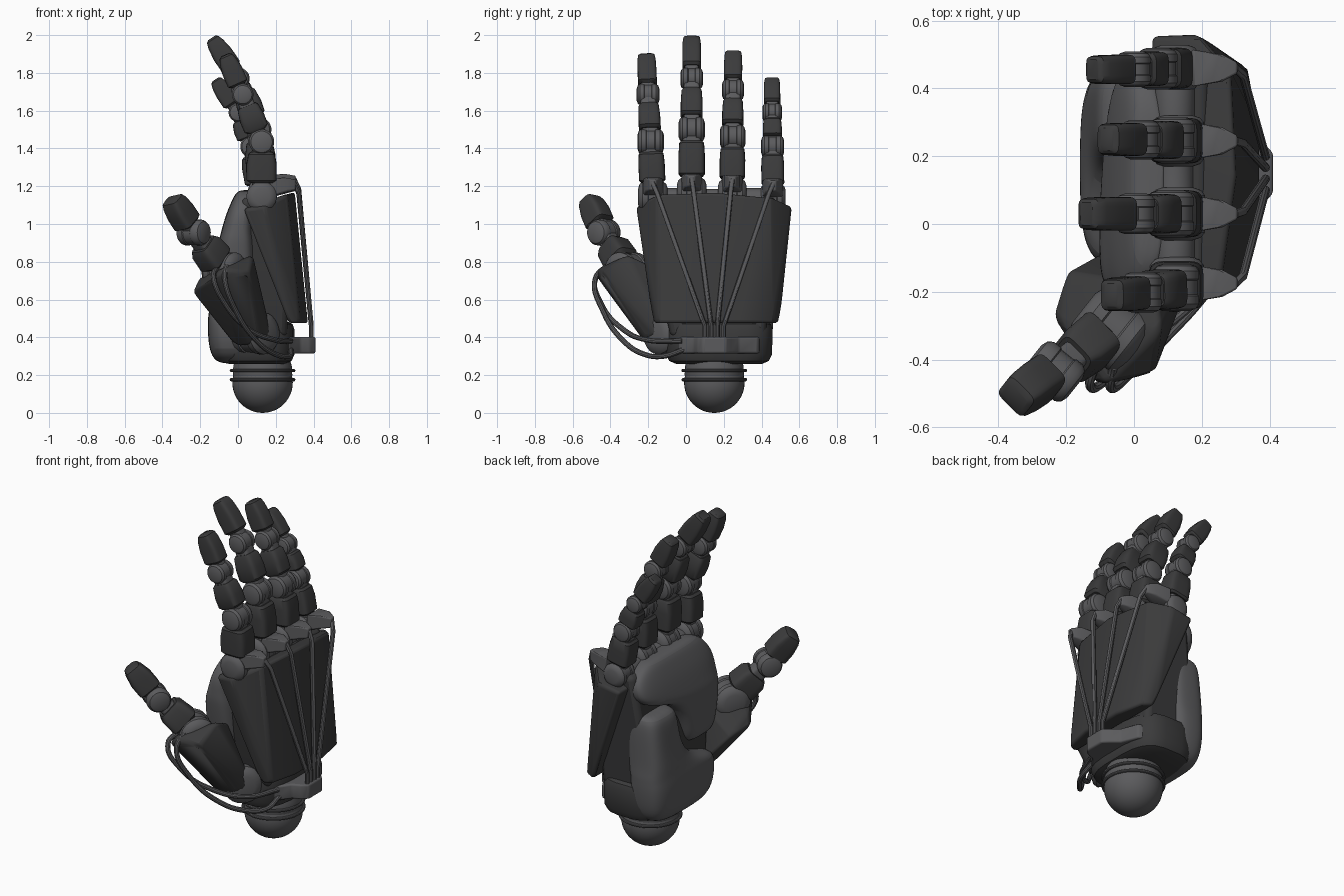
import bpy, bmesh, math
from mathutils import Vector as V

if "Cube" in bpy.data.objects:
    bpy.data.objects.remove(bpy.data.objects["Cube"])


def material(name, c):
    m = bpy.data.materials.new(name)
    m.diffuse_color = (c[0], c[1], c[2], 1)
    m.use_nodes = True
    m.node_tree.nodes["Principled BSDF"].inputs["Base Color"].default_value = m.diffuse_color
    return m


DARK = material("dark shell", (0.043, 0.043, 0.044))
GREY = material("grey metal", (0.105, 0.105, 0.110))


def finish(name, bm, mat, bevel=0, subd=0):
    bmesh.ops.recalc_face_normals(bm, faces=bm.faces)
    me = bpy.data.meshes.new(name)
    bm.to_mesh(me)
    bm.free()
    me.materials.append(mat)
    ob = bpy.data.objects.new(name, me)
    bpy.context.collection.objects.link(ob)
    if bevel:
        b = ob.modifiers.new("bevel", 'BEVEL')
        b.width, b.segments, b.limit_method, b.angle_limit = bevel, 3, 'ANGLE', 0.35
    if subd:
        s = ob.modifiers.new("smooth", 'SUBSURF')
        s.levels = s.render_levels = subd
    return ob


def loft(name, rings, mat, bevel=0, subd=0):
    bm = bmesh.new()
    vs = [[bm.verts.new(p) for p in r] for r in rings]
    n = len(rings[0])
    for a, b in zip(vs, vs[1:]):
        for i in range(n):
            bm.faces.new((a[i], a[(i + 1) % n], b[(i + 1) % n], b[i]))
    bm.faces.new(vs[0])
    bm.faces.new(vs[-1])
    return finish(name, bm, mat, bevel, subd)


def hull(name, pts, mat, bevel=0.02):
    bm = bmesh.new()
    for p in pts:
        bm.verts.new(p)
    res = bmesh.ops.convex_hull(bm, input=bm.verts)
    junk = [g for g in res["geom_interior"] if isinstance(g, bmesh.types.BMVert)]
    bmesh.ops.delete(bm, geom=junk, context='VERTS')
    bmesh.ops.dissolve_limit(bm, angle_limit=0.1, verts=bm.verts, edges=bm.edges)
    return finish(name, bm, mat, bevel)


def ring(c, u, v, a, b, p=4, n=24):
    """superellipse ring around c, p=2 is round, higher is boxier"""
    out = []
    for i in range(n):
        t = 2 * math.pi * (i + 0.5) / n
        x, y = math.cos(t), math.sin(t)
        out.append(c + u * (a * math.copysign(abs(x) ** (2 / p), x))
                   + v * (b * math.copysign(abs(y) ** (2 / p), y)))
    return out


def hub(name, c, axis, r, half, mat=GREY):
    """domed hinge disc"""
    axis = axis.normalized()
    u = axis.orthogonal().normalized()
    v = axis.cross(u)
    prof = [(-1, .55), (-.9, .85), (-.7, 1), (-.35, 1), (-.3, .93), (.3, .93), (.35, 1), (.7, 1), (.9, .85), (1, .55)]
    return loft(name, [ring(c + axis * half * t, u, v, r * k, r * k, 2) for t, k in prof], mat)


def segment(name, P, Q, side, prof, mat, p=5):
    """prof rows: t along P-Q, half width, half depth, depth offset"""
    a = (Q - P).normalized()
    side = (side - a * side.dot(a)).normalized()
    d = side.cross(a)
    return loft(name, [ring(P.lerp(Q, t) + d * o, side, d, w, h, p) for t, w, h, o in prof], mat)


def tube(name, pts, r=0.014, handle='AUTO'):
    cu = bpy.data.curves.new(name, 'CURVE')
    cu.dimensions, cu.bevel_depth, cu.bevel_resolution = '3D', r, 3
    cu.use_fill_caps = True
    sp = cu.splines.new('BEZIER')
    sp.bezier_points.add(len(pts) - 1)
    for b, q in zip(sp.bezier_points, pts):
        b.co = q
        b.handle_left_type = b.handle_right_type = handle
    cu.materials.append(GREY)
    bpy.context.collection.objects.link(bpy.data.objects.new(name, cu))


# wrist ball, cup and rings
X, Y, Z = V((1, 0, 0)), V((0, 1, 0)), V((0, 0, 1))
bpy.ops.mesh.primitive_uv_sphere_add(segments=40, ring_count=24, radius=0.16, location=(.13, .15, .16))
ball = bpy.context.object
ball.name = "wrist_ball"
ball.data.materials.append(GREY)
for z in (.176, .224):
    bpy.ops.mesh.primitive_torus_add(major_segments=48, minor_segments=10, major_radius=.165,
                                     minor_radius=.009, location=(.13, .15, z))
    bpy.context.object.name = "wrist_ring"
    bpy.context.object.data.materials.append(GREY)
C = V((.13, .15, 0))
loft("wrist_cup", [ring(C + Z * z, X, Y, r, r, 2, 40) for z, r in ((.18, .15), (.2, .158), (.25, .155), (.3, .14))], GREY)

# wrist block and cable bracket
W = V((.1, .175, 0))
loft("wrist_block", [ring(W + Z * z, X, Y, a, b, 3.2) for z, a, b in ((.26, .15, .23), (.275, .185, .265),
     (.31, .2, .282), (.44, .2, .285), (.47, .19, .275), (.48, .17, .26))], DARK)
plan = [(.2, -.06), (.27, -.04), (.33, .04), (.38, .06), (.41, .09), (.41, .21), (.38, .24), (.33, .28), (.29, .38),
        (.2, .42)]
loft("cable_bracket", [[V((x, y, z)) for x, y in plan] for z in (.315, .402)], GREY, .01)

# hand core and back plate
hull("palm_core", [(x, y, z) for z, x0, x1, y0, y1 in ((.4, -.08, .26, -.08, .42), (.7, -.05, .27, -.15, .45),
     (1.14, .02, .22, -.2, .48)) for x in (x0, x1) for y in (y0, y1)], DARK, .03)
hull("back_plate", [(.03, -.25, 1.08), (.14, -.265, 1.09), (.26, -.15, 1.16), (.30, .14, 1.17), (.285, .45, 1.14),
     (.19, .56, 1.09), (.05, .555, 1.07), (.27, -.175, .475), (.33, -.15, .475), (.37, .02, .475), (.37, .28, .475),
     (.335, .46, .475), (.27, .495, .475)], DARK, .016)


# smooth palm pads, rows: z, y range, front x
def pad(name, rows, back):
    rings = []
    for z, y0, y1, x in rows:
        c = V(((x + back) / 2, (y0 + y1) / 2, z))
        rings.append(ring(c, X, Y, (back - x) / 2, (y1 - y0) / 2, 3.4, 20))
    loft(name, rings, GREY, subd=2)


pad("upper_palm_pad", [(.61, -.1, .03, -.02), (.62, -.16, .07, -.08), (.68, -.19, .09, -.10), (.85, -.22, .14, -.105),
    (.92, -.23, .25, -.10), (.96, -.23, .45, -.09), (1.05, -.23, .48, -.065), (1.12, -.19, .46, -.035),
    (1.17, -.13, .37, -.01), (1.18, -.05, .28, .02)], .09)
pad("palm_heel_pad", [(.26, .04, .34, -.06), (.27, -.05, .41, -.12), (.33, -.12, .45, -.155), (.46, -.13, .465, -.163),
    (.52, -.12, .465, -.158), (.55, -.02, .465, -.152), (.6, .12, .46, -.145), (.7, .18, .46, -.13),
    (.83, .19, .46, -.115), (.89, .2, .45, -.10), (.905, .24, .42, -.05)], .1)


# fingers: scale, y at base and tip, then x,z of each joint and the tip
FINGERS = {
    "index": (1, -.175, -.21, ((.125, 1.145), (.125, 1.435), (.025, 1.685), (-.068, 1.895))),
    "middle": (1, .03, .03, ((.13, 1.165), (.11, 1.50), (.005, 1.77), (-.14, 1.985))),
    "ring": (.97, .245, .25, ((.13, 1.16), (.115, 1.46), (.02, 1.71), (-.08, 1.91))),
    "little": (.87, .46, .455, ((.12, 1.14), (.07, 1.41), (0, 1.59), (-.12, 1.765))),
}


def distal(name, P, Q, side, s):
    segment(name, P, Q, side, [(.24, .04 * s, .04 * s, 0), (.29, .05 * s, .056 * s, 0), (.6, .05 * s, .056 * s, 0),
            (.85, .048 * s, .046 * s, 0), (.96, .044 * s, .036 * s, 0), (1, .034 * s, .022 * s, 0)], DARK)


hub("knuckle_bar", V((.12, .15, 1.13)), Y, .06, .36)
for k, (name, (s, y0, y1, pts)) in enumerate(FINGERS.items()):
    ys = [y0 + (y1 - y0) * t for t in (0, .35, .75, 1)]
    J = [V((x, y, z)) for (x, z), y in zip(pts, ys)]
    # joints and inner links
    for c, r, h in zip(J, (.08, .067, .057), (.078, .07, .06)):
        hub(name + "_joint", c, Y, r * s, h * s)
    for P, Q, w in zip(J, J[1:3], (.05, .042)):
        segment(name + "_link", P, Q, Y, [(0, w * s, w * s, 0), (1, w * s, w * s, 0)], GREY)
    segment(name + "_link", J[2], J[3], Y, [(0, .036 * s, .036 * s, 0), (.4, .036 * s, .036 * s, 0)], GREY)
    # dark phalanx shells
    segment(name + "_proximal", J[0], J[1], Y, [(.26, .06 * s, .065 * s, 0), (.3, .07 * s, .08 * s, 0),
            (.6, .07 * s, .08 * s, 0), (.78, .066 * s, .07 * s, 0), (.82, .056 * s, .056 * s, 0)], DARK)
    segment(name + "_middle", J[1], J[2], Y, [(.24, .05 * s, .05 * s, 0), (.29, .058 * s, .066 * s, 0),
            (.5, .058 * s, .068 * s, 0), (.72, .054 * s, .058 * s, 0), (.77, .046 * s, .046 * s, 0)], DARK)
    distal(name + "_fingertip", J[2], J[3], Y, s)
    # knuckle hook and straight tendon cable along the back
    z = pts[0][1] + .06
    hull(name + "_hook", [(x, y0 + q * w, z + h) for x, w, a, b in ((.17, .055, -.06, .03), (.23, .035, -.03, .04),
         (.26, .04, -.03, .04), (.305, .016, -.025, .03)) for q in (-1, 1) for h in (a, b)], GREY, .008)
    yb, yt = .1 + .033 * k, y0 * .93 + .01
    tube(name + "_cable", [(.24, y0, z + .015), (.3, y0, z + .01), (.322, yt, z - .04), (.388, yb, .46),
         (.388, yb, .36)], .013, 'VECTOR')

# thumb metacarpal shell
hull("thumb_shell", [(-.24, -.27, .64), (-.21, -.29, .71), (-.2, -.14, .61), (-.11, -.09, .5), (-.11, -.475, .72),
     (-.08, -.47, .765), (.06, -.445, .74), (.08, -.31, .84), (.06, -.18, .78), (-.01, -.18, .35), (.07, -.21, .36),
     (.12, -.22, .40), (.17, -.16, .41), (.17, -.12, .45), (.1, -.1, .40)], DARK, .016)
hub("thumb_base_joint", V((.09, -.1, .42)), V((.7, -.7, 0)), .11, .1)

# thumb joints and phalanges
H = V((.78, -.62, 0))
T = [V((-.07, -.31, .75)), V((-.235, -.435, .955)), V((-.352, -.512, 1.135))]
hub("thumb_knuckle", T[0], H, .1, .1)
hub("thumb_joint", T[1], H, .068, .078)
segment("thumb_link", T[0], T[1], H, [(0, .05, .05, 0), (1, .042, .042, 0)], GREY)
segment("thumb_link", T[1], T[2], H, [(0, .045, .045, 0), (.4, .045, .045, 0)], GREY)
segment("thumb_proximal", T[0], T[1], H, [(.24, .06, .068, 0), (.3, .074, .085, 0), (.6, .07, .078, 0),
        (.7, .056, .06, 0)], DARK)
distal("thumb_tip", T[1], T[2], H, 1.2)

# thumb cables looping to the wrist
tube("thumb_cable", [(-.11, -.4, .77), (-.13, -.475, .72), (-.07, -.45, .58), (.06, -.33, .44), (.2, -.2, .385),
     (.28, -.02, .38)])
tube("thumb_cable", [(-.06, -.42, .78), (-.07, -.48, .71), (-.01, -.44, .54), (.1, -.33, .38), (.2, -.22, .31),
     (.27, -.12, .30), (.28, -.01, .335)])

# meshes only, smooth shading with sharp edges kept
bpy.ops.object.select_all(action='DESELECT')
for ob in list(bpy.data.objects):
    if ob.type == 'CURVE':
        ob.select_set(True)
        bpy.context.view_layer.objects.active = ob
bpy.ops.object.convert(target='MESH')
bpy.ops.object.select_all(action='SELECT')
bpy.ops.object.shade_smooth_by_angle(angle=math.radians(35))
